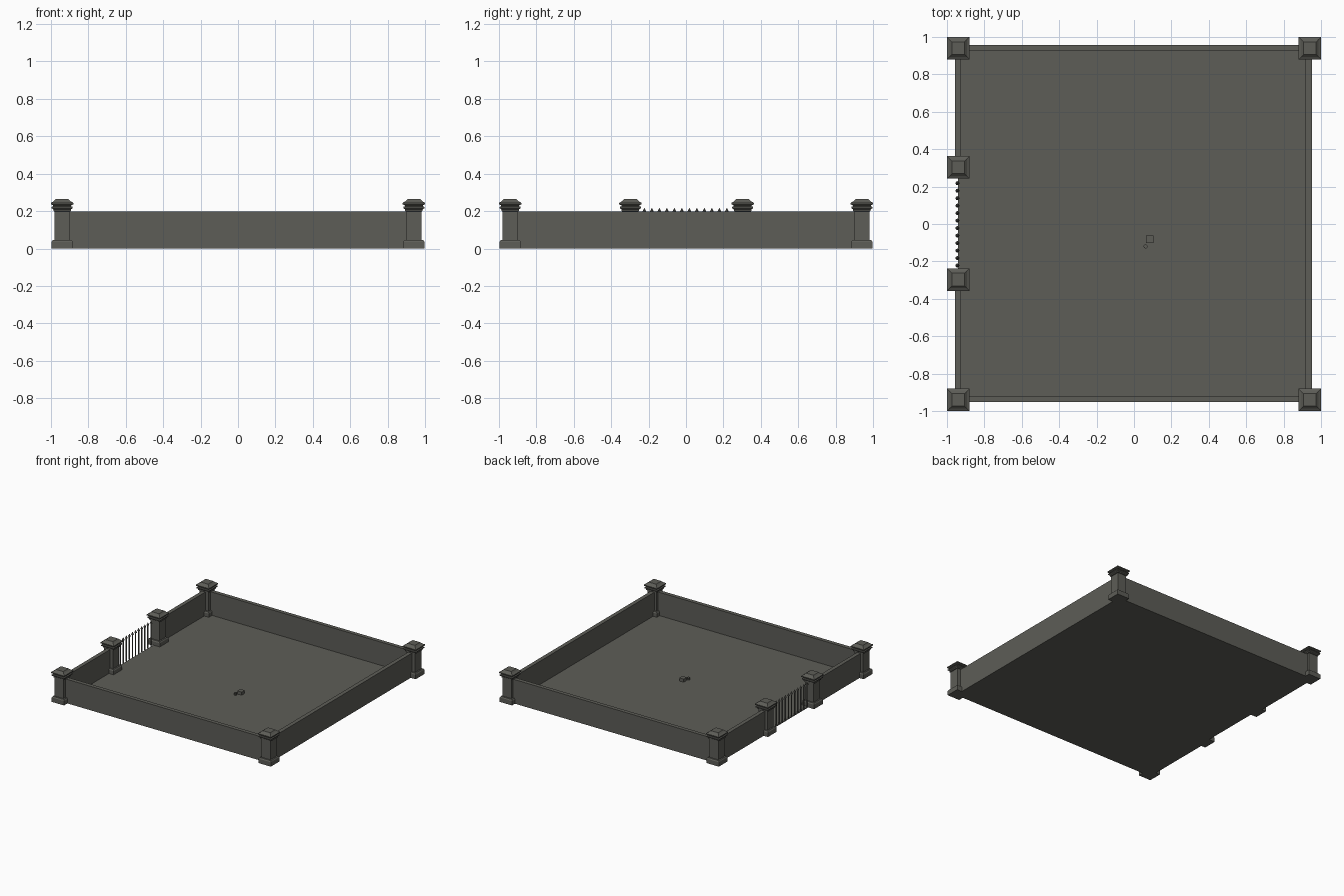
import bpy, bmesh, math

if "Cube" in bpy.data.objects:
    bpy.data.objects.remove(bpy.data.objects["Cube"])

stone = bpy.data.materials.new("dark olive grey stone")
stone.diffuse_color = (0.11, 0.11, 0.096, 1)
stone.use_nodes = True
stone.node_tree.nodes["Principled BSDF"].inputs["Base Color"].default_value = stone.diffuse_color


def finish(bm, name):
    bmesh.ops.recalc_face_normals(bm, faces=bm.faces)
    me = bpy.data.meshes.new(name)
    bm.to_mesh(me)
    bm.free()
    me.materials.append(stone)
    ob = bpy.data.objects.new(name, me)
    bpy.context.collection.objects.link(ob)
    return ob


def box(name, x0, x1, y0, y1, z0, z1):
    bm = bmesh.new()
    bmesh.ops.create_cube(bm, size=1)
    for v in bm.verts:
        v.co.x = x0 if v.co.x < 0 else x1
        v.co.y = y0 if v.co.y < 0 else y1
        v.co.z = z0 if v.co.z < 0 else z1
    return finish(bm, name)


def square_stack(name, x, y, profile):
    # square rings (half width, height) joined into a pillar
    bm = bmesh.new()
    rings = [[bm.verts.new((x + sx * h, y + sy * h, z))
              for sx, sy in ((-1, -1), (1, -1), (1, 1), (-1, 1))]
             for h, z in profile]
    for a, b in zip(rings, rings[1:]):
        for i in range(4):
            j = (i + 1) % 4
            bm.faces.new((a[i], a[j], b[j], b[i]))
    bm.faces.new(rings[0][::-1])
    bm.faces.new(rings[-1])
    return finish(bm, name)


# ground slab
box("floor_slab", -0.942, 0.95, -0.95, 0.955, 0.0, 0.006)

# perimeter walls, left one split for the gate
box("front_wall", -0.94, 0.94, -0.952, -0.92, 0, 0.197)
box("back_wall", -0.94, 0.94, 0.926, 0.958, 0, 0.197)
box("right_wall", 0.918, 0.951, -0.94, 0.94, 0, 0.197)
box("left_wall_front", -0.958, -0.926, -0.94, -0.295, 0, 0.197)
box("left_wall_back", -0.958, -0.926, 0.3, 0.94, 0, 0.197)

# pillars with moulded base and cap
profile = [(.056, 0), (.056, .036), (.05, .045), (.04, .046), (.04, .198),
           (.047, .2), (.047, .209), (.056, .215), (.056, .223), (.048, .226),
           (.048, .231), (.06, .236), (.06, .244), (.046, .252), (.034, .264)]
spots = [(sx * .94, sy * .94) for sx in (-1, 1) for sy in (-1, 1)]
spots += [(-.94, -.297), (-.94, .303)]
for i, (x, y) in enumerate(spots):
    square_stack(f"pillar_{i}", x, y, profile)

# gate bars with pointed tips
bm = bmesh.new()
for i in range(12):
    y = -.222 + i * .04
    for r1, r2, z0, z1 in ((.005, .005, .006, .197), (.011, 0.0005, .196, .217)):
        res = bmesh.ops.create_cone(bm, cap_ends=True, segments=8,
                                    radius1=r1, radius2=r2, depth=z1 - z0)
        bmesh.ops.translate(bm, verts=res["verts"], vec=(-.944, y, (z0 + z1) / 2))
finish(bm, "gate_bars")

# small block and pebble lying in the yard
bm = bmesh.new()
bmesh.ops.create_grid(bm, x_segments=2, y_segments=2, size=.02)
res = bmesh.ops.extrude_face_region(bm, geom=bm.faces[:])
bmesh.ops.translate(bm, verts=[g for g in res["geom"] if isinstance(g, bmesh.types.BMVert)],
                    vec=(0, 0, .026))
bmesh.ops.translate(bm, verts=bm.verts, vec=(.084, -.081, .006))
finish(bm, "small_block")

bm = bmesh.new()
bmesh.ops.create_cone(bm, cap_ends=True, segments=10, radius1=.011, radius2=.011, depth=.02)
bmesh.ops.translate(bm, verts=bm.verts, vec=(.062, -.12, .015))
finish(bm, "pebble")
